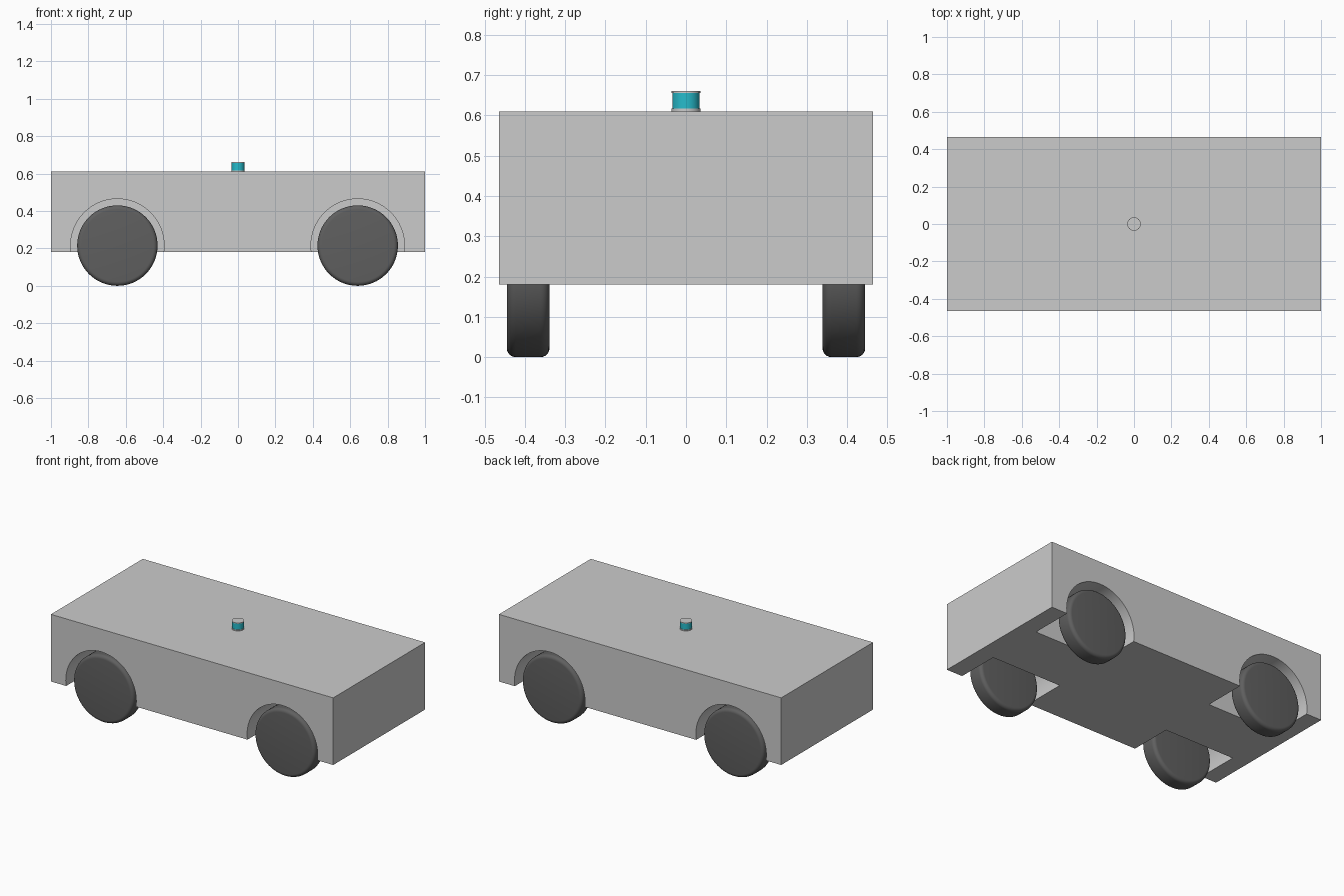
import bpy
import math
from mathutils import Matrix

cube = bpy.data.objects.get("Cube")
if cube:
    bpy.data.objects.remove(cube, do_unlink=True)


def material(name, rgb):
    mat = bpy.data.materials.new(name)
    mat.use_nodes = True
    mat.diffuse_color = (*rgb, 1)
    mat.node_tree.nodes["Principled BSDF"].inputs["Base Color"].default_value = (*rgb, 1)
    return mat


body_grey = material("body grey", (0.6, 0.6, 0.6))
rubber = material("dark rubber", (0.115, 0.115, 0.115))
teal = material("teal", (0.02, 0.5, 0.6))


def smooth(obj):
    bpy.ops.object.select_all(action='DESELECT')
    obj.select_set(True)
    bpy.context.view_layer.objects.active = obj
    bpy.ops.object.shade_smooth_by_angle(angle=math.radians(35))


def lathe(name, profile, location, mat, along_y=False, sides=64):
    """Spin (radius, height) points into a capped solid."""
    verts, faces = [], []
    for r, h in profile:
        for i in range(sides):
            a = 2 * math.pi * i / sides
            verts.append((r * math.cos(a), r * math.sin(a), h))
    for j in range(len(profile) - 1):
        for i in range(sides):
            k = (i + 1) % sides
            faces.append((j * sides + i, j * sides + k,
                          (j + 1) * sides + k, (j + 1) * sides + i))
    last = (len(profile) - 1) * sides
    faces.append(tuple(reversed(range(sides))))
    faces.append(tuple(range(last, last + sides)))
    mesh = bpy.data.meshes.new(name)
    mesh.from_pydata(verts, [], faces)
    if along_y:
        mesh.transform(Matrix.Rotation(math.pi / 2, 4, 'X'))
    mesh.materials.append(mat)
    obj = bpy.data.objects.new(name, mesh)
    obj.location = location
    bpy.context.collection.objects.link(obj)
    smooth(obj)
    return obj


# Box body
HALF_WIDTH, BOTTOM, TOP = 0.465, 0.18, 0.61
bpy.ops.mesh.primitive_cube_add(size=1, location=(0, 0, (BOTTOM + TOP) / 2))
body = bpy.context.object
body.name = "body"
body.scale = (2, 2 * HALF_WIDTH, TOP - BOTTOM)
bpy.ops.object.transform_apply(location=False, rotation=False, scale=True)
body.data.materials.append(body_grey)

# Wheel shape with rounded shoulders
R, HALF, ROUND = 0.215, 0.053, 0.022
shoulder = [(R - ROUND + ROUND * math.sin(t), HALF - ROUND + ROUND * math.cos(t))
            for t in [math.pi / 2 * i / 6 for i in range(7)]]
wheel_profile = [(r, -h) for r, h in shoulder] + shoulder[::-1]

WELL_RADIUS, WELL_DEPTH = 0.25, 0.275
for end, x in (("right", -0.645), ("left", 0.64)):
    for face, s in (("front", -1), ("back", 1)):
        # Wheel
        lathe(f"{face}_{end}_wheel", wheel_profile, (x, s * 0.392, R), rubber, True)
        # Wheel well cut from the side and underside
        cutter = lathe("well_cutter", [(WELL_RADIUS, -WELL_DEPTH), (WELL_RADIUS, WELL_DEPTH)],
                       (x, s * HALF_WIDTH, R), body_grey, True)
        cutter.hide_render = True
        cut = body.modifiers.new("wheel_well", 'BOOLEAN')
        cut.operation = 'DIFFERENCE'
        cut.solver = 'EXACT'
        cut.object = cutter
        bpy.context.view_layer.objects.active = body
        bpy.ops.object.modifier_apply(modifier=cut.name)
        bpy.data.objects.remove(cutter, do_unlink=True)
smooth(body)

# Small round sensor on the roof: base ring, teal drum, cap
lathe("sensor_base", [(0.036, 0), (0.036, 0.007)], (0, 0, TOP), body_grey)
lathe("sensor_drum", [(0.034, 0), (0.034, 0.039)], (0, 0, TOP + 0.007), teal)
lathe("sensor_cap", [(0.036, 0), (0.036, 0.005)], (0, 0, TOP + 0.046), body_grey)
